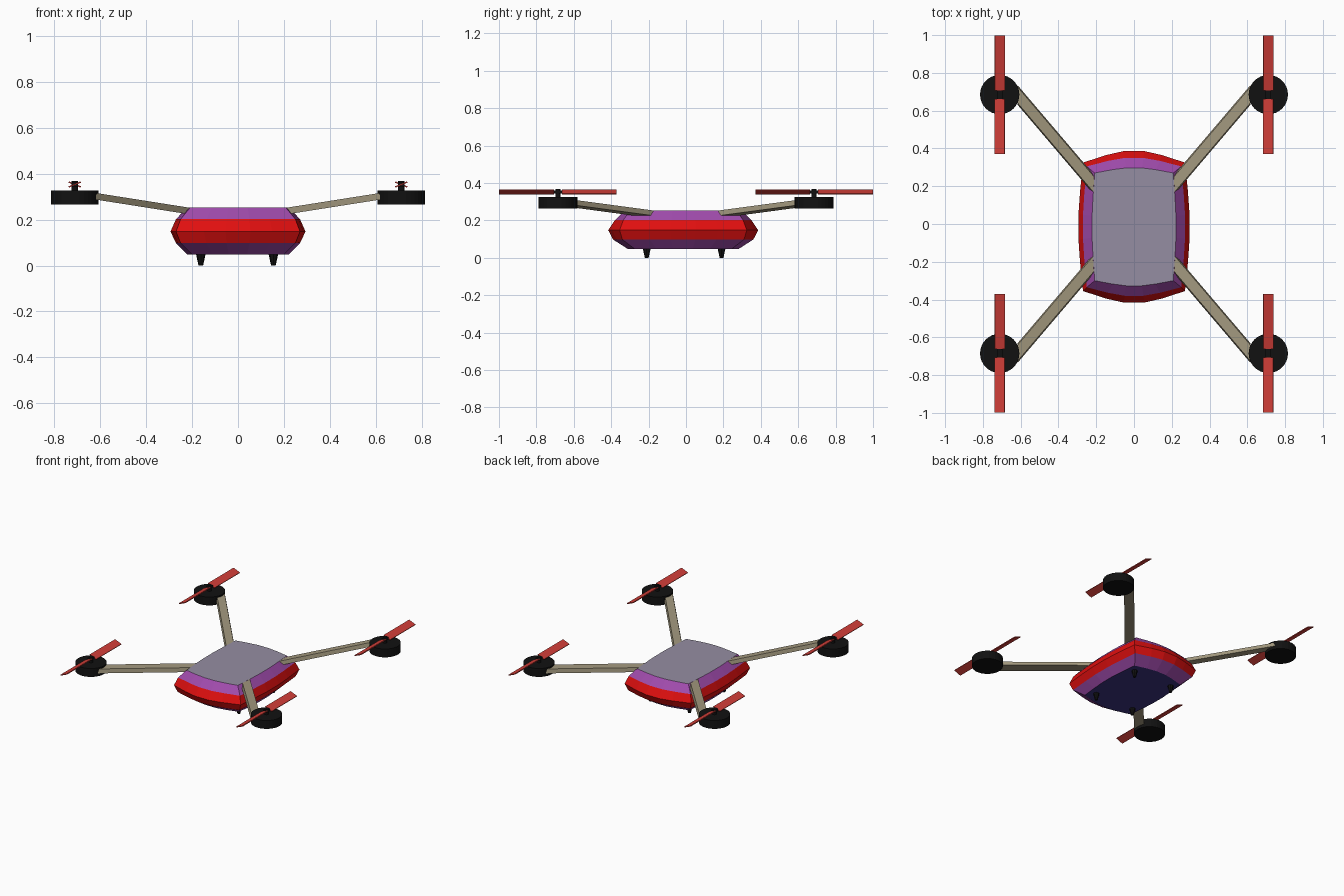
import bpy, bmesh, math
from mathutils import Matrix, Vector

if "Cube" in bpy.data.objects:
    bpy.data.objects.remove(bpy.data.objects["Cube"])


def mat(name, r, g, b):
    lin = [(c / 255 / 12.92) if c < 11 else ((c / 255 + 0.055) / 1.055) ** 2.4 for c in (r, g, b)]
    m = bpy.data.materials.new(name)
    m.diffuse_color = (*lin, 1)
    m.use_nodes = True
    m.node_tree.nodes["Principled BSDF"].inputs["Base Color"].default_value = m.diffuse_color
    return m


RED = mat("shell red", 224, 15, 15)
PURPLE = mat("shell purple", 160, 75, 172)
GREY = mat("lid grey", 149, 141, 162)
NAVY = mat("belly navy", 58, 50, 128)
BLACK = mat("motor black", 17, 17, 17)
TAN = mat("arm tan", 162, 152, 126)
BLADE = mat("blade red", 210, 62, 56)


def finish(name, bm, *mats):
    bmesh.ops.recalc_face_normals(bm, faces=bm.faces)
    me = bpy.data.meshes.new(name)
    bm.to_mesh(me)
    bm.free()
    for m in mats:
        me.materials.append(m)
    ob = bpy.data.objects.new(name, me)
    bpy.context.collection.objects.link(ob)
    return ob


def loft(bm, rings):
    """Skin a list of point rings and cap both ends."""
    vs = [[bm.verts.new(p) for p in r] for r in rings]
    n = len(vs[0])
    for a, b in zip(vs, vs[1:]):
        for i in range(n):
            bm.faces.new((a[i], a[(i + 1) % n], b[(i + 1) % n], b[i]))
    bm.faces.new(vs[0][::-1])
    bm.faces.new(vs[-1])


def cone(bm, loc, r1, r2, z0, z1, seg):
    bmesh.ops.create_cone(bm, cap_ends=True, segments=seg, radius1=r1, radius2=r2, depth=z1 - z0,
                          matrix=Matrix.Translation((loc[0], loc[1], (z0 + z1) / 2)))


# Body: bulged rectangle rings stacked in height
def ring(z, xm, xc, ym, yc):
    steps = [(-1, 0), (-0.55, 0.65), (-0.2, 1), (0.2, 1), (0.55, 0.65)]
    pts = []
    for t, b in steps:
        pts.append((t * xc, -(yc + b * (ym - yc))))
    for t, b in steps:
        pts.append((xc + b * (xm - xc), t * yc))
    pts += [(-x, -y) for x, y in pts]
    return [(x, y - 0.015, z) for x, y in pts]


bm = bmesh.new()
loft(bm, [ring(0.048, 0.22, 0.2, 0.297, 0.26),
          ring(0.098, 0.27, 0.25, 0.375, 0.325),
          ring(0.148, 0.294, 0.27, 0.401, 0.34),
          ring(0.202, 0.27, 0.25, 0.365, 0.32),
          ring(0.253, 0.222, 0.208, 0.312, 0.285)])
for f in bm.faces:
    z = f.calc_center_median().z
    f.material_index = 3 if z < 0.06 else 2 if z > 0.24 else 1 if (z < 0.098 or z > 0.202) else 0
finish("body", bm, RED, PURPLE, GREY, NAVY)

# Feet under the belly
for sx in (-1, 1):
    for sy in (-1, 1):
        bm = bmesh.new()
        cone(bm, (sx * 0.158 - 0.004, sy * 0.2 - 0.01), 0.01, 0.022, 0, 0.055, 8)
        finish("foot", bm, BLACK)

for sx in (-1, 1):
    for sy in (-1, 1):
        # Arm: sloping bar cut off square to x at both ends
        bm = bmesh.new()
        rings = []
        for x, y, z in ((0.205, 0.2, 0.237), (0.618, 0.685, 0.302)):
            rings.append([(sx * x, sy * (y + dy), z + dz) for dy, dz in
                          ((-0.052, -0.015), (0.052, -0.015), (0.042, 0.014), (-0.042, 0.014))])
        loft(bm, rings)
        finish("arm", bm, TAN)

        # Motor drum, shaft and crossbar hub
        c = (sx * 0.711, sy * 0.685)
        bm = bmesh.new()
        cone(bm, c, 0.104, 0.104, 0.265, 0.326, 32)
        cone(bm, c, 0.014, 0.014, 0.32, 0.368, 12)
        bmesh.ops.create_cube(bm, size=1, matrix=Matrix.Translation((*c, 0.353)) @ Matrix.Diagonal((0.028, 0.044, 0.016, 1)))
        motor = finish("motor", bm, BLACK)

        # Propeller: two blades pitched opposite ways
        bm = bmesh.new()
        for d in (-1, 1):
            m = (Matrix.Translation((c[0], c[1] + d * 0.168, 0.353))
                 @ Matrix.Rotation(d * math.radians(22), 4, 'Y')
                 @ Matrix.Diagonal((0.056, 0.292, 0.006, 1)))
            bmesh.ops.create_cube(bm, size=1, matrix=m)
        finish("propeller", bm, BLADE)
